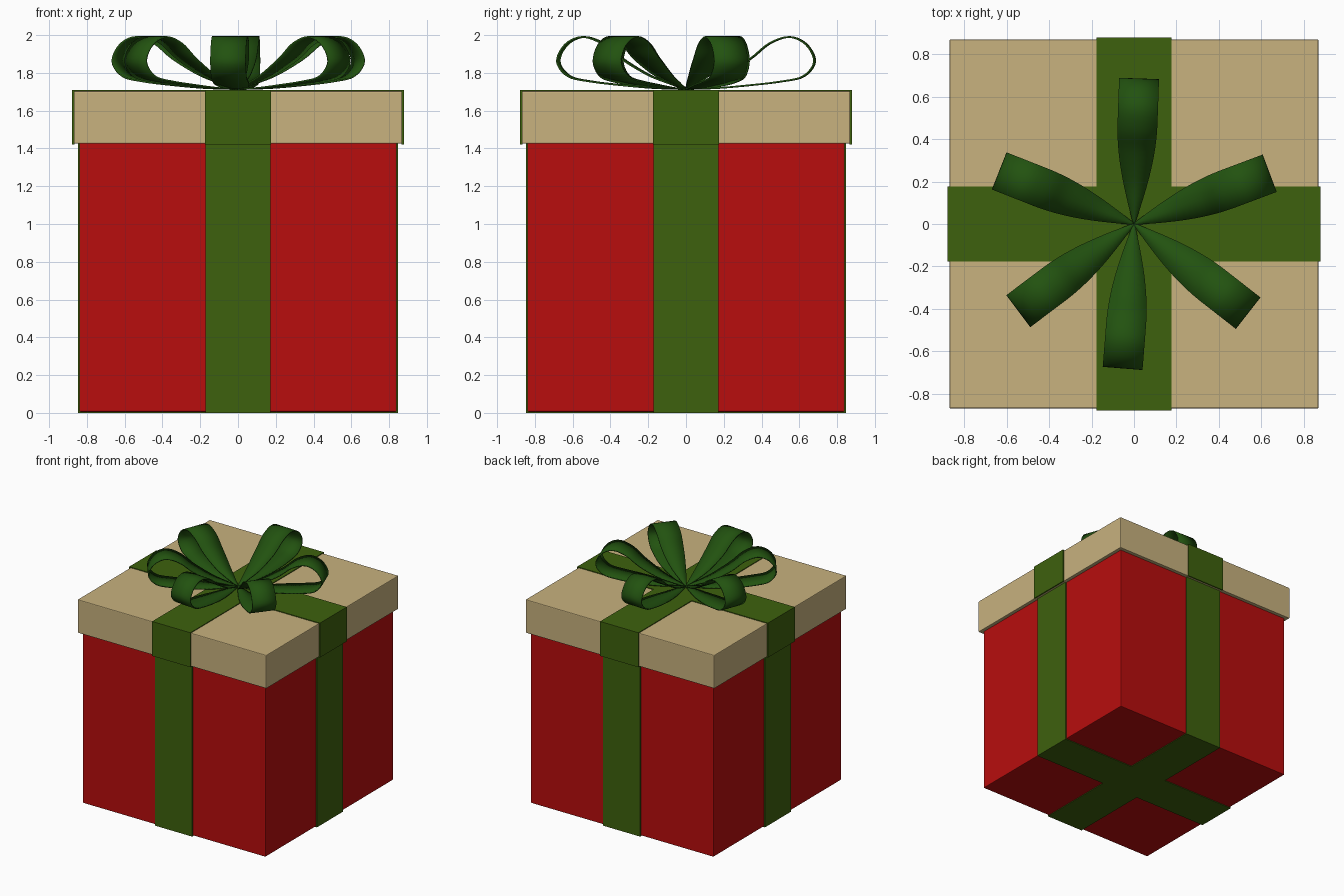
import bpy, bmesh, math
from mathutils import Vector, Matrix

if "Cube" in bpy.data.objects:
    bpy.data.objects.remove(bpy.data.objects["Cube"])


def material(name, rgb):
    m = bpy.data.materials.new(name)
    m.diffuse_color = (*rgb, 1)
    m.use_nodes = True
    m.node_tree.nodes["Principled BSDF"].inputs["Base Color"].default_value = m.diffuse_color
    return m


RED = material("box red", (0.48, 0.004, 0.004))
TAN = material("lid tan", (0.58, 0.445, 0.21))
GREEN = material("ribbon green", (0.048, 0.12, 0.004))
DARK = material("bow dark green", (0.016, 0.085, 0.005))


def finish(name, bm, mat):
    bmesh.ops.recalc_face_normals(bm, faces=bm.faces)
    me = bpy.data.meshes.new(name)
    bm.to_mesh(me)
    bm.free()
    me.materials.append(mat)
    ob = bpy.data.objects.new(name, me)
    bpy.context.collection.objects.link(ob)
    return ob


def block(name, half, z0, z1, mat):
    bm = bmesh.new()
    bmesh.ops.create_cube(bm, size=1, matrix=Matrix.Translation((0, 0, (z0 + z1) / 2))
                          @ Matrix.Diagonal((2 * half, 2 * half, z1 - z0, 1)))
    ob = finish(name, bm, mat)
    bev = ob.modifiers.new("soft edges", "BEVEL")
    bev.width, bev.segments = 0.006, 2


def strap(name, half, z_closed, z_open, t, width, turn):
    # U-shaped band: closed across z_closed, legs running to z_open
    s = t if z_open > z_closed else -t
    i = half - t
    profile = [(-half, z_open), (-half, z_closed), (half, z_closed), (half, z_open),
               (i, z_open), (i, z_closed + s), (-i, z_closed + s), (-i, z_open)]
    bm = bmesh.new()
    f = bm.faces.new([bm.verts.new((x, -width / 2, z)) for x, z in profile])
    ext = bmesh.ops.extrude_face_region(bm, geom=[f])["geom"]
    bmesh.ops.translate(bm, vec=(0, width, 0),
                        verts=[v for v in ext if isinstance(v, bmesh.types.BMVert)])
    ob = finish(name, bm, GREEN)
    ob.rotation_euler.z = turn


# Box, lid and the straps around them
block("box", 0.84, 0.006, 1.45, RED)
block("lid", 0.869, 1.425, 1.703, TAN)
for tag, turn in (("across", 0), ("lengthwise", math.pi / 2)):
    strap("box_ribbon_" + tag, 0.848, 0, 1.43, 0.012, 0.345, turn)
    strap("lid_ribbon_" + tag, 0.878, 1.709, 1.422, 0.012, 0.352, turn)

# Bow loop side profile: (distance from centre, height)
LOOP = [(0, 1.712), (0.09, 1.745), (0.2, 1.79), (0.34, 1.875), (0.44, 1.955), (0.545, 1.99),
        (0.635, 1.95), (0.678, 1.86), (0.62, 1.782), (0.5, 1.754), (0.34, 1.735),
        (0.17, 1.72), (0, 1.714)]


def smooth_path(pts, n=5):
    p = [Vector(q) for q in pts]
    p = [2 * p[0] - p[1]] + p + [2 * p[-1] - p[-2]]
    out = []
    for a, b, c, d in zip(p, p[1:], p[2:], p[3:]):
        for k in range(n):
            t = k / n
            out.append(0.5 * (2 * b + (c - a) * t + (2 * a - 5 * b + 4 * c - d) * t * t
                              + (3 * b - a - 3 * c + d) * t ** 3))
    return out + [p[-2]]


def bow_loop(name, angle, reach):
    bm = bmesh.new()
    prev = None
    for r, z in smooth_path(LOOP):
        # Ribbon pinches to a point at the knot
        w = 0.004 + 0.09 * math.sin(min(max(r, 0) / 0.48, 1) * math.pi / 2)
        row = [bm.verts.new((r * reach, w * s, z)) for s in (-1, 0, 1)]
        if prev:
            for k in (0, 1):
                bm.faces.new((prev[k], prev[k + 1], row[k + 1], row[k]))
        prev = row
    ob = finish(name, bm, DARK)
    ob.rotation_euler.z = math.radians(angle)
    sol = ob.modifiers.new("thickness", "SOLIDIFY")
    sol.thickness, sol.offset = 0.009, 0
    bpy.context.view_layer.objects.active = ob
    ob.select_set(True)
    bpy.ops.object.shade_smooth_by_angle(angle=math.radians(40))
    ob.select_set(False)


# Six loops fanned around the knot
for i, (angle, reach) in enumerate([(88, 1.005), (20.5, 1.0), (-38, 1.0),
                                    (265.5, 1.0), (217, 1.0), (158.5, 1.0)]):
    bow_loop(f"bow_loop_{i + 1}", angle, reach)
